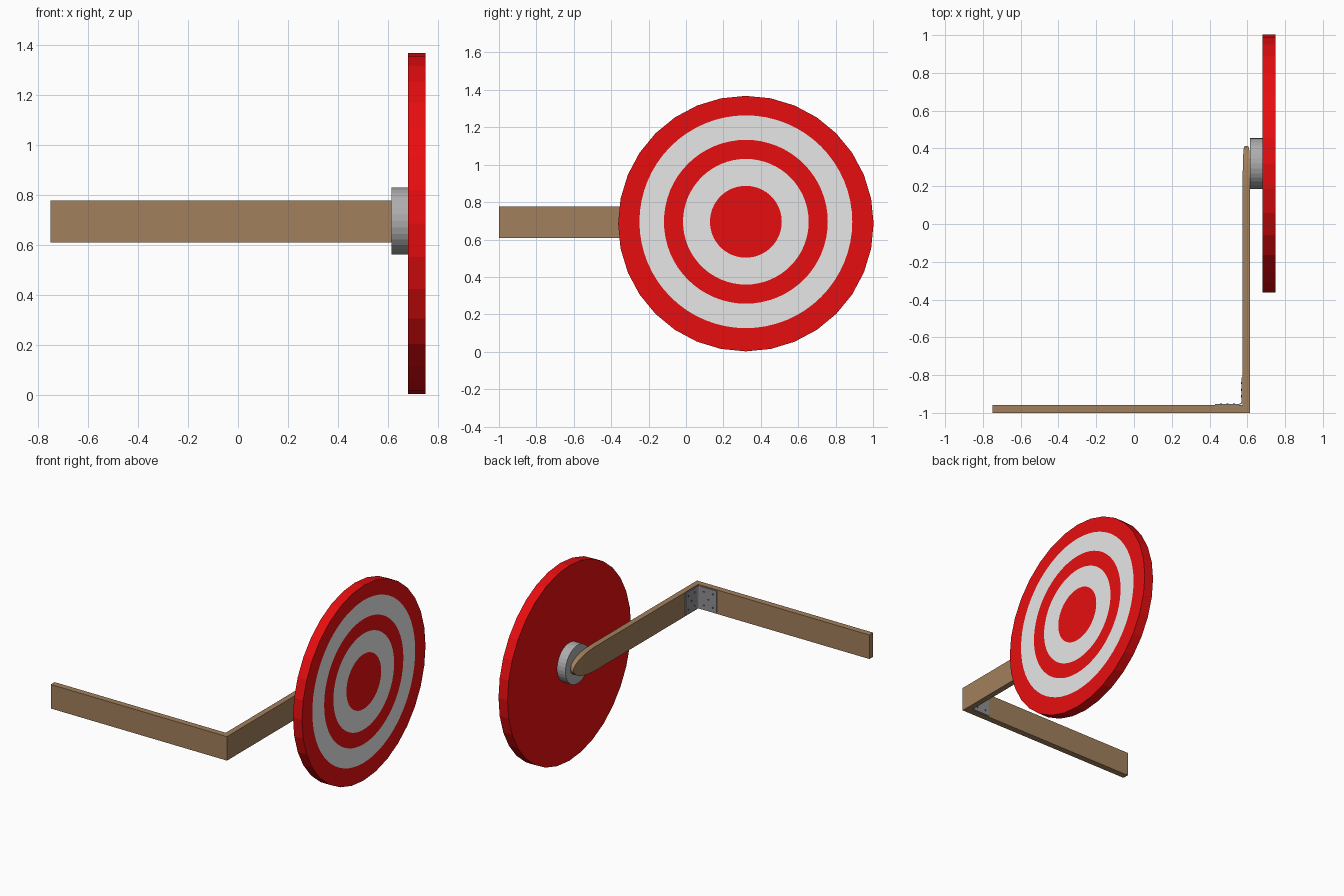
import bpy, bmesh, math
from mathutils import Matrix, Vector

if "Cube" in bpy.data.objects:
    bpy.data.objects.remove(bpy.data.objects["Cube"])


def material(name, rgb):
    m = bpy.data.materials.new(name)
    m.diffuse_color = (*rgb, 1)
    m.use_nodes = True
    m.node_tree.nodes["Principled BSDF"].inputs["Base Color"].default_value = m.diffuse_color
    return m


RED = material("target red", (0.80, 0.004, 0.005))
WHITE = material("target white", (0.80, 0.80, 0.80))
WOOD = material("wood brown", (0.36, 0.215, 0.11))
METAL = material("hub grey", (0.42, 0.42, 0.42))
STEEL = material("bracket grey", (0.28, 0.28, 0.30))
SCREW = material("screw dark grey", (0.08, 0.08, 0.085))


def finish(bm, name, *mats):
    bmesh.ops.recalc_face_normals(bm, faces=bm.faces[:])
    me = bpy.data.meshes.new(name)
    bm.to_mesh(me)
    bm.free()
    for m in mats:
        me.materials.append(m)
    ob = bpy.data.objects.new(name, me)
    bpy.context.collection.objects.link(ob)
    return ob


def box(name, lo, hi, mat):
    lo, hi = Vector(lo), Vector(hi)
    bm = bmesh.new()
    bmesh.ops.create_cube(bm, size=1, matrix=Matrix.Translation((lo + hi) / 2)
                          @ Matrix.Diagonal((*(hi - lo), 1)))
    return finish(bm, name, mat)


def bridge(bm, a, b, mat=0):
    for i in range(len(a)):
        j = (i + 1) % len(a)
        bm.faces.new((a[i], a[j], b[j], b[i])).material_index = mat


# Target disc: 32-sided rim, smoother painted rings cut into the front face
CY, N = 0.32, 64


def ring(bm, x, r, cz, low_poly=False):
    vs = []
    for i in range(N):
        k = r * math.cos(math.pi / 32) if low_poly and i % 2 else r
        a = math.tau * i / N
        vs.append(bm.verts.new((x, CY + k * math.sin(a), cz + k * math.cos(a))))
    return vs


bm = bmesh.new()
back = ring(bm, 0.68, 0.683, 0.685, True)
bm.faces.new(back)
loop = ring(bm, 0.75, 0.683, 0.685, True)
bridge(bm, back, loop)
for i, r in enumerate((0.569, 0.438, 0.336, 0.192)):
    inner = ring(bm, 0.75, r, 0.695)
    bridge(bm, loop, inner, i % 2)
    loop = inner
bm.faces.new(loop)
finish(bm, "target_disc", RED, WHITE)

# Hub behind the disc
bm = bmesh.new()
bmesh.ops.create_cone(bm, cap_ends=True, segments=32, radius1=0.135, radius2=0.135,
                      depth=0.067, matrix=Matrix.Translation((0.6485, CY, 0.695))
                      @ Matrix.Rotation(math.pi / 2, 4, 'Y'))
finish(bm, "hub", METAL)

# Wooden arms: plain plank, and plank with a rounded tapering tip
Z0, Z1 = 0.609, 0.777
box("wall_plank", (-0.75, -1.0, Z0), (0.576, -0.957, Z1), WOOD)

bm = bmesh.new()
sections = [(-1.0, 1, 1)]
for i in range(13):
    s = math.sin(math.pi / 2 * i / 12)
    c = max(0.0, 1 - s ** 2.3) ** 0.5
    sections.append((0.16 + 0.252 * s, max(c, 0.08), 0.3 + 0.7 * c ** 0.5))
prev = None
for y, h, w in sections:
    hz, hx = h * (Z1 - Z0) / 2, w * 0.02
    cur = [bm.verts.new((0.595 + sx * hx, y, (Z0 + Z1) / 2 + sz * hz))
           for sx, sz in ((-1, -1), (1, -1), (1, 1), (-1, 1))]
    if prev:
        bridge(bm, prev, cur)
    else:
        bm.faces.new(cur)
    prev = cur
bm.faces.new(prev)
finish(bm, "target_arm", WOOD)

# Corner bracket: L profile with a curved bend, extruded upwards
X, Y, T, R = 0.575, -0.957, 0.005, 0.02
outer, inner = [(X - 0.145, Y)], [(X - 0.145, Y + T)]
for i in range(6):
    a = math.pi / 2 * i / 5
    for path, r in ((outer, R), (inner, R - T)):
        path.append((X - R + r * math.sin(a), Y + R - r * math.cos(a)))
outer.append((X, Y + 0.145))
inner.append((X - T, Y + 0.145))
bm = bmesh.new()
outline = outer + inner[::-1]
lower = [bm.verts.new((x, y, Z0 + 0.006)) for x, y in outline]
upper = [bm.verts.new((x, y, Z1 - 0.006)) for x, y in outline]
bridge(bm, lower, upper)
bm.faces.new(lower)
bm.faces.new(upper)
finish(bm, "corner_bracket", STEEL)

# Screw heads on both bracket leaves
bm = bmesh.new()
for d, z in ((0.045, 0.645), (0.045, 0.74), (0.08, 0.693), (0.115, 0.645), (0.115, 0.74)):
    for pos, axis in (((X - d, Y + T, z), 'X'), ((X - T, Y + d, z), 'Y')):
        bmesh.ops.create_cone(bm, cap_ends=True, segments=10, radius1=0.006,
                              radius2=0.006, depth=0.005,
                              matrix=Matrix.Translation(pos)
                              @ Matrix.Rotation(math.pi / 2, 4, axis))
finish(bm, "bracket_screws", SCREW)
